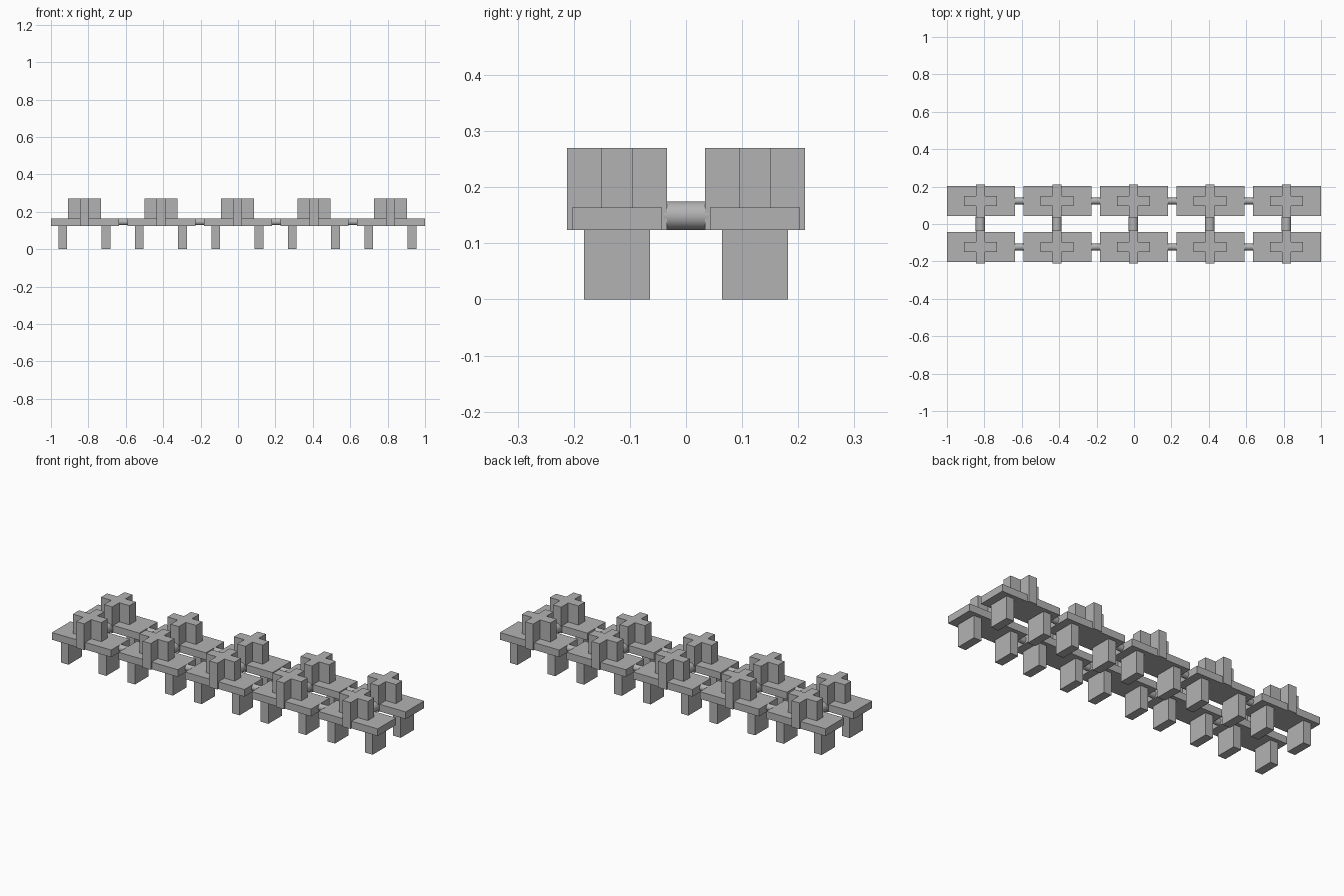
import bpy, bmesh, math
from mathutils import Matrix

cube = bpy.data.objects.get("Cube")
if cube:
    bpy.data.objects.remove(cube, do_unlink=True)

GREY = bpy.data.materials.new("plain grey")
GREY.use_nodes = True
GREY.diffuse_color = (0.45, 0.45, 0.45, 1)
GREY.node_tree.nodes["Principled BSDF"].inputs["Base Color"].default_value = (0.45, 0.45, 0.45, 1)


def finish(name, bm):
    mesh = bpy.data.meshes.new(name)
    bmesh.ops.recalc_face_normals(bm, faces=bm.faces)
    bm.to_mesh(mesh)
    bm.free()
    mesh.materials.append(GREY)
    obj = bpy.data.objects.new(name, mesh)
    bpy.context.collection.objects.link(obj)
    return obj


def box(name, centre, size):
    bm = bmesh.new()
    bmesh.ops.create_cube(bm, size=1, matrix=Matrix.Translation(centre) @ Matrix.Diagonal((*size, 1)))
    return finish(name, bm)


def plus_block(name, x, y, bottom, top, reach, half):
    # Twelve-sided plus outline, pulled upwards
    rx, ry = reach
    hx, hy = half
    quarter = [(rx, hy), (hx, hy), (hx, ry)]
    outline = []
    for sx, sy in ((1, 1), (-1, 1), (-1, -1), (1, -1)):
        corner = quarter if sx * sy > 0 else quarter[::-1]
        outline += [(x + sx * px, y + sy * py, bottom) for px, py in corner]
    bm = bmesh.new()
    face = bm.faces.new([bm.verts.new(p) for p in outline])
    pulled = bmesh.ops.extrude_face_region(bm, geom=[face])["geom"]
    bmesh.ops.translate(bm, vec=(0, 0, top - bottom),
                        verts=[v for v in pulled if isinstance(v, bmesh.types.BMVert)])
    return finish(name, bm)


def rod(name, centre, radius, length, axis):
    bm = bmesh.new()
    turn = Matrix.Rotation(math.pi / 2, 4, "Y" if axis == "X" else "X")
    bmesh.ops.create_cone(bm, cap_ends=True, segments=32, radius1=radius, radius2=radius,
                          depth=length, matrix=Matrix.Translation(centre) @ turn)
    for face in bm.faces:
        face.smooth = len(face.verts) == 4
    return finish(name, bm)


SPACING, ROW_Y = 0.409, 0.123
UNDER, PLATE_TOP, TOP = 0.124, 0.164, 0.27

for i in range(5):
    x = (i - 2) * SPACING
    core = x - 0.003
    for row, side in (("front", -1), ("back", 1)):
        y = side * ROW_Y
        # Plate with a plus-shaped block through it
        box(f"{row}_plate_{i}", (x, y, (UNDER + PLATE_TOP) / 2), (0.364, 0.161, PLATE_TOP - UNDER))
        plus_block(f"{row}_plus_block_{i}", core, y, UNDER, TOP, (0.088, 0.0893), (0.025, 0.0275))
        # Two legs under each plate
        for end, sx in (("right", -1), ("left", 1)):
            box(f"{row}_{end}_leg_{i}", (core + sx * 0.116, y, UNDER / 2), (0.047, 0.118, UNDER))
        # Thin rod to the next plate in the row
        if i < 4:
            rod(f"{row}_link_rod_{i}", (x + SPACING / 2, y, 0.146), 0.018, 0.06, "X")
    # Thick rod joining the two rows
    rod(f"cross_rod_{i}", (core, 0, 0.1495), 0.0255, 0.08, "Y")
